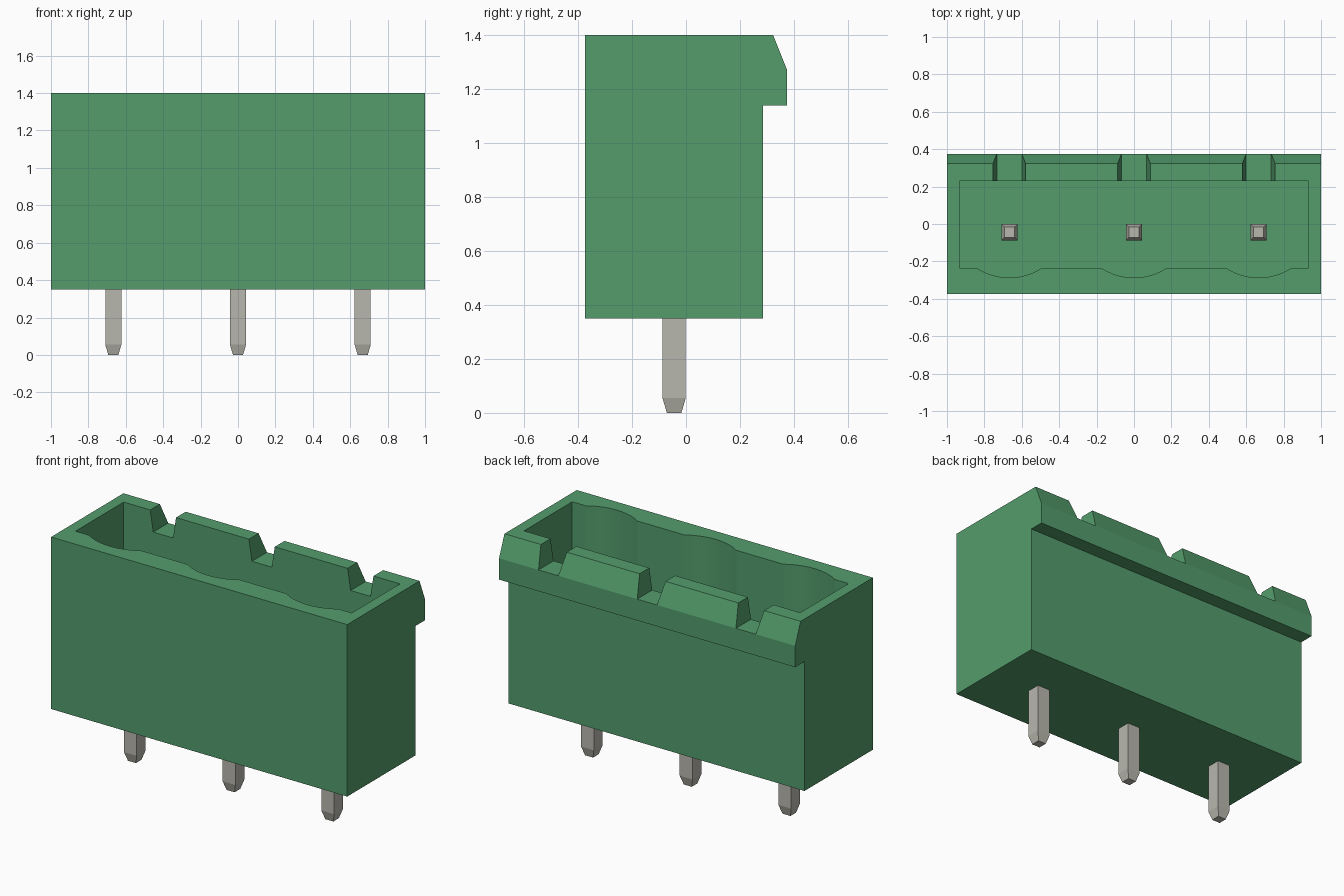
import bpy, bmesh, math
from mathutils import Vector

cube = bpy.data.objects.get("Cube")
if cube:
    bpy.data.objects.remove(cube, do_unlink=True)


def material(name, rgb):
    m = bpy.data.materials.new(name)
    m.use_nodes = True
    m.diffuse_color = (*rgb, 1)
    m.node_tree.nodes["Principled BSDF"].inputs["Base Color"].default_value = (*rgb, 1)
    return m


green = material("green plastic", (0.087, 0.335, 0.15))
metal = material("tinned metal", (0.48, 0.475, 0.42))


def loft(name, rings, mat):
    """Solid skinned through matching rings of points, capped at both ends."""
    bm = bmesh.new()
    loops = [[bm.verts.new(p) for p in ring] for ring in rings]
    n = len(loops[0])
    for a, b in zip(loops, loops[1:]):
        for i in range(n):
            j = (i + 1) % n
            bm.faces.new((a[i], a[j], b[j], b[i]))
    bm.faces.new(loops[0])
    bm.faces.new(loops[-1])
    bmesh.ops.recalc_face_normals(bm, faces=bm.faces)
    mesh = bpy.data.meshes.new(name)
    bm.to_mesh(mesh)
    bm.free()
    mesh.materials.append(mat)
    obj = bpy.data.objects.new(name, mesh)
    bpy.context.collection.objects.link(obj)
    return obj


def cut(target, cutter):
    """Subtract the cutter from the target and discard it."""
    mod = target.modifiers.new("cut", 'BOOLEAN')
    mod.operation = 'DIFFERENCE'
    mod.solver = 'EXACT'
    mod.object = cutter
    bpy.context.view_layer.objects.active = target
    bpy.ops.object.modifier_apply(modifier=mod.name)
    bpy.data.objects.remove(cutter, do_unlink=True)


PITCH = 2 / 3
STATIONS = [-PITCH, 0, PITCH]
PIN_Y = -0.044
TOP = 1.4
FLOOR = 0.62

# Housing: side profile with the overhanging latch lip, swept across the width
profile = [(-0.375, 0.35), (0.285, 0.35), (0.285, 1.14), (0.375, 1.14),
           (0.375, 1.27), (0.323, TOP), (-0.375, TOP)]
housing = loft("housing", [[(x, y, z) for y, z in profile] for x in (-1, 1)], green)

# Cavity: rectangle with a shallow arc bulging into the front wall at each pin
half, sag, wall = 0.175, 0.052, -0.235
radius = (half ** 2 + sag ** 2) / (2 * sag)
sweep = math.asin(half / radius)
outline = [(0.933, 0.23), (-0.933, 0.23), (-0.933, wall)]
for cx in STATIONS:
    for i in range(17):
        a = sweep * (i / 8 - 1)
        outline.append((cx + radius * math.sin(a),
                        wall - sag + radius * (1 - math.cos(a))))
outline.append((0.933, wall))
cut(housing, loft("cavity_cutter",
                  [[(x, y, z) for x, y in outline] for z in (FLOOR, TOP + 0.1)], green))

# Tapered notches through the back wall, one behind each pin
for cx in STATIONS:
    section = [(-0.067, 1.27), (0.067, 1.27), (0.103, 1.5), (-0.103, 1.5)]
    cut(housing, loft("notch_cutter",
                      [[(cx + x, y, z) for x, z in section] for y in (0.1, 0.5)], green))

bpy.ops.object.select_all(action='DESELECT')
housing.select_set(True)
bpy.context.view_layer.objects.active = housing
bpy.ops.object.shade_smooth_by_angle(angle=math.radians(20))

# Square contact pins with tapered ends
corners = [(-1, -1), (1, -1), (1, 1), (-1, 1)]
levels = [(0, 0.027), (0.055, 0.043), (1.07, 0.043), (1.12, 0.027)]
for side, cx in zip(("right", "middle", "left"), STATIONS):
    loft("pin_" + side, [[Vector((cx + r * u, PIN_Y + r * v, z)) for u, v in corners]
                         for z, r in levels], metal)
